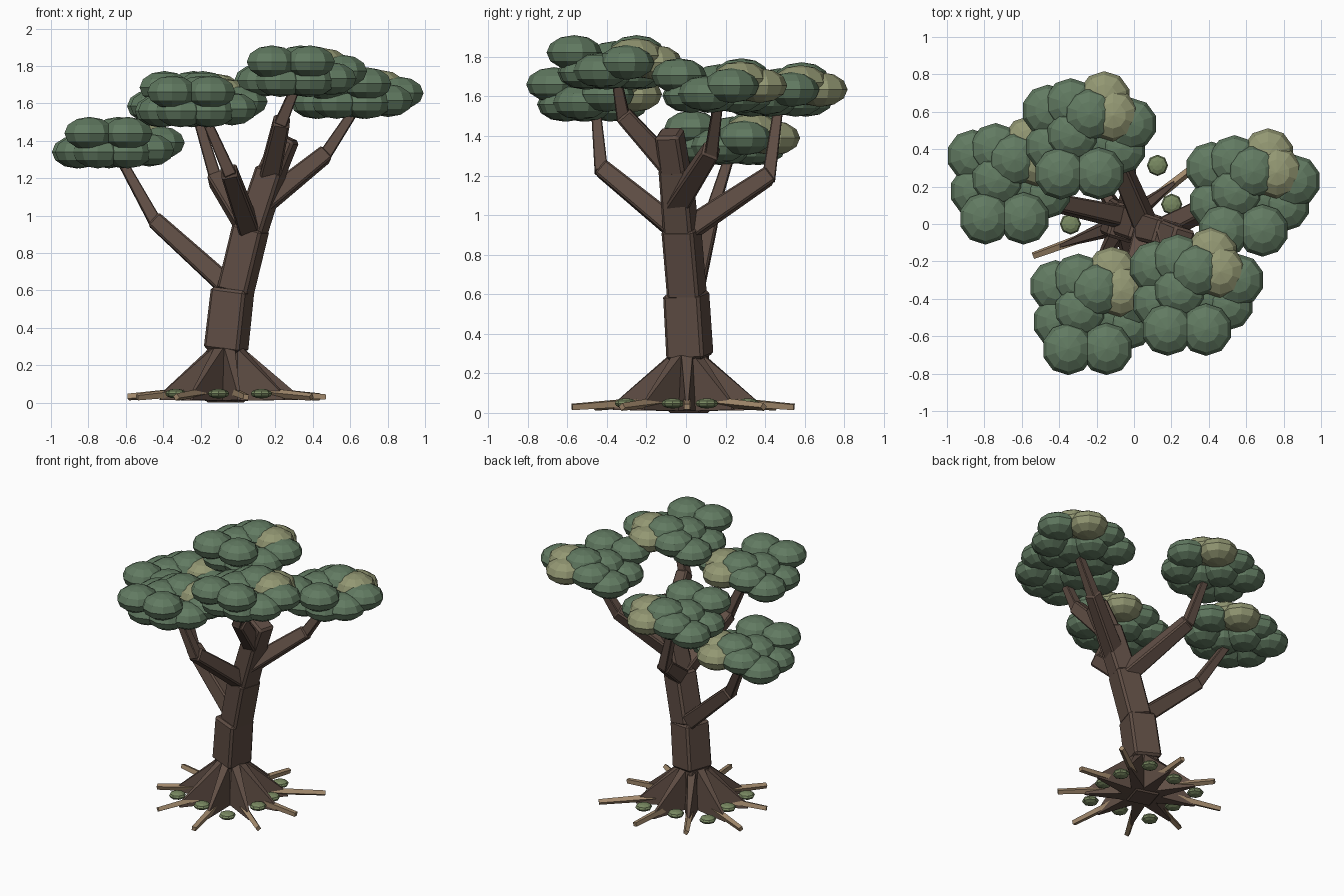
import bpy, bmesh
from math import cos, sin, radians
from mathutils import Vector, Matrix

if "Cube" in bpy.data.objects:
    bpy.data.objects.remove(bpy.data.objects["Cube"])


def mat(name, rgb):
    m = bpy.data.materials.new(name)
    m.diffuse_color = (*rgb, 1)
    m.use_nodes = True
    m.node_tree.nodes["Principled BSDF"].inputs["Base Color"].default_value = m.diffuse_color
    return m


BARK = mat("bark", (0.115, 0.075, 0.058))
TAN = mat("root_wood", (0.36, 0.25, 0.15))
LEAF = mat("leaf", (0.12, 0.195, 0.12))
LIGHT = mat("leaf_light", (0.29, 0.31, 0.17))
MOSS = mat("moss", (0.19, 0.25, 0.12))


def finish(bm, name, material, bevel=0):
    bmesh.ops.recalc_face_normals(bm, faces=bm.faces)
    me = bpy.data.meshes.new(name)
    bm.to_mesh(me)
    bm.free()
    me.materials.append(material)
    ob = bpy.data.objects.new(name, me)
    bpy.context.scene.collection.objects.link(ob)
    if bevel:
        b = ob.modifiers.new("bevel", 'BEVEL')
        b.width = bevel
        b.segments = 1
        b.limit_method = 'ANGLE'
    return ob


def beam(name, a, b, r1, r2, material=BARK, roll=28, bevel=0.015):
    """Tapered four-sided beam from a to b."""
    a, b = Vector(a), Vector(b)
    d = b - a
    q = Vector((0, 0, 1)).rotation_difference(d)
    m = (Matrix.Translation((a + b) / 2) @ q.to_matrix().to_4x4()
         @ Matrix.Rotation(radians(roll), 4, 'Z'))
    bm = bmesh.new()
    bmesh.ops.create_cone(bm, cap_ends=True, segments=4, radius1=r1, radius2=r2,
                          depth=d.length, matrix=m)
    return finish(bm, name, material, bevel)


def blob(name, c, r, h, material, seg=10):
    """Flattened low-poly ball."""
    bm = bmesh.new()
    m = Matrix.Translation(c) @ Matrix.Diagonal((r, r, h, 1))
    bmesh.ops.create_uvsphere(bm, u_segments=seg, v_segments=6, radius=1, matrix=m)
    return finish(bm, name, material)


# trunk, stacked blocks
trunk = [((-0.065, 0.015, 0.0), (-0.065, 0.015, 0.30), 0.13, 0.12),
         ((-0.065, 0.02, 0.28), (-0.028, 0.0, 0.61), 0.140, 0.137),
         ((-0.015, 0.005, 0.59), (0.07, -0.025, 0.94), 0.119, 0.119),
         ((0.068, -0.025, 0.91), (0.18, -0.055, 1.25), 0.107, 0.102),
         ((0.175, -0.055, 1.22), (0.26, -0.085, 1.42), 0.094, 0.088)]
for i, s in enumerate(trunk):
    beam(f"trunk_{i + 1}", *s)

# limbs with thinner twigs: start, elbow, tip, canopy centre
branches = [
    ((-0.03, 0.03, 0.60), (-0.45, 0.12, 0.98), (-0.66, 0.24, 1.36), (-0.64, 0.235, 1.39)),
    ((0.06, 0.0, 0.92), (-0.12, 0.42, 1.20), (-0.24, 0.475, 1.60), (-0.238, 0.475, 1.635)),
    ((0.12, -0.05, 1.05), (0.47, 0.13, 1.33), (0.66, 0.17, 1.62), (0.637, 0.17, 1.655)),
    ((0.06, -0.05, 0.93), (-0.05, -0.43, 1.24), (-0.20, -0.46, 1.58), (-0.197, -0.463, 1.61)),
    ((0.17, -0.06, 1.22), (0.235, -0.32, 1.51), (0.33, -0.36, 1.74), (0.335, -0.36, 1.772)),
]
# canopy pattern: offset x, y, z and material
pattern = [(-0.155, -0.205, 0.05, LEAF), (0.05, -0.205, 0.05, LEAF), (0.0, 0.11, 0.05, LEAF),
           (-0.222, 0.13, -0.05, LEAF), (-0.205, -0.06, -0.05, LEAF), (-0.10, 0.165, 0.0, LEAF),
           (-0.09, 0.0, 0.02, LEAF), (0.03, -0.04, -0.05, LEAF), (0.165, -0.07, -0.04, LEAF),
           (0.222, 0.06, 0.0, LEAF), (0.08, 0.202, 0.0, LIGHT), (0.125, 0.105, 0.035, LIGHT),
           (-0.11, -0.15, -0.05, LEAF), (0.05, -0.14, -0.05, LEAF), (-0.05, 0.08, -0.05, LEAF)]
for i, (a, b, c, top) in enumerate(branches):
    n = i + 1
    beam(f"limb_{n}", a, b, 0.078, 0.062, roll=45, bevel=0.01)
    back = Vector(b) - (Vector(c) - Vector(b)).normalized() * 0.025
    beam(f"twig_{n}", back, c, 0.048, 0.032, roll=45, bevel=0.005)
    for j, (x, y, z, m) in enumerate(pattern):
        blob(f"canopy_{n}_leaf_{j + 1}", Vector(top) + Vector((x, y, z)), 0.14, 0.088, m)

# buttress roots with pale tips, moss tufts between them
C = Vector((-0.06, 0.005, 0))
roots = [(0, 0.53), (38, 0.63), (80, 0.55), (120, 0.52), (160, 0.56), (200, 0.51),
         (240, 0.54), (280, 0.59), (324, 0.56)]
for i, (deg, length) in enumerate(roots):
    ang = radians(deg)
    place = Matrix.Translation(C) @ Matrix.Rotation(ang, 4, 'Z')
    bm = bmesh.new()
    ring = [(0.0, 0.06, 0.008), (0.0, 0.04, 0.30), (0.09, 0.028, 0.29), (0.36, 0.008, 0.06),
            (0.38, 0.008, 0.015)]
    left = [bm.verts.new(place @ Vector(p)) for p in ring]
    right = [bm.verts.new(place @ Vector((x, -y, z))) for x, y, z in ring]
    bm.faces.new(left)
    bm.faces.new(right[::-1])
    for k in range(5):
        l = (k + 1) % 5
        bm.faces.new((left[k], right[k], right[l], left[l]))
    finish(bm, f"buttress_root_{i + 1}", BARK)
    beam(f"root_tip_{i + 1}", place @ Vector((0.25, 0, 0.055)), place @ Vector((length, 0, 0.03)),
         0.026, 0.02, TAN, roll=45, bevel=0)
    t = ang + radians(21)
    d = 0.36 if i % 2 else 0.28
    blob(f"moss_tuft_{i + 1}", C + Vector((cos(t) * d, sin(t) * d, 0.048)), 0.057, 0.026, MOSS, 8)
